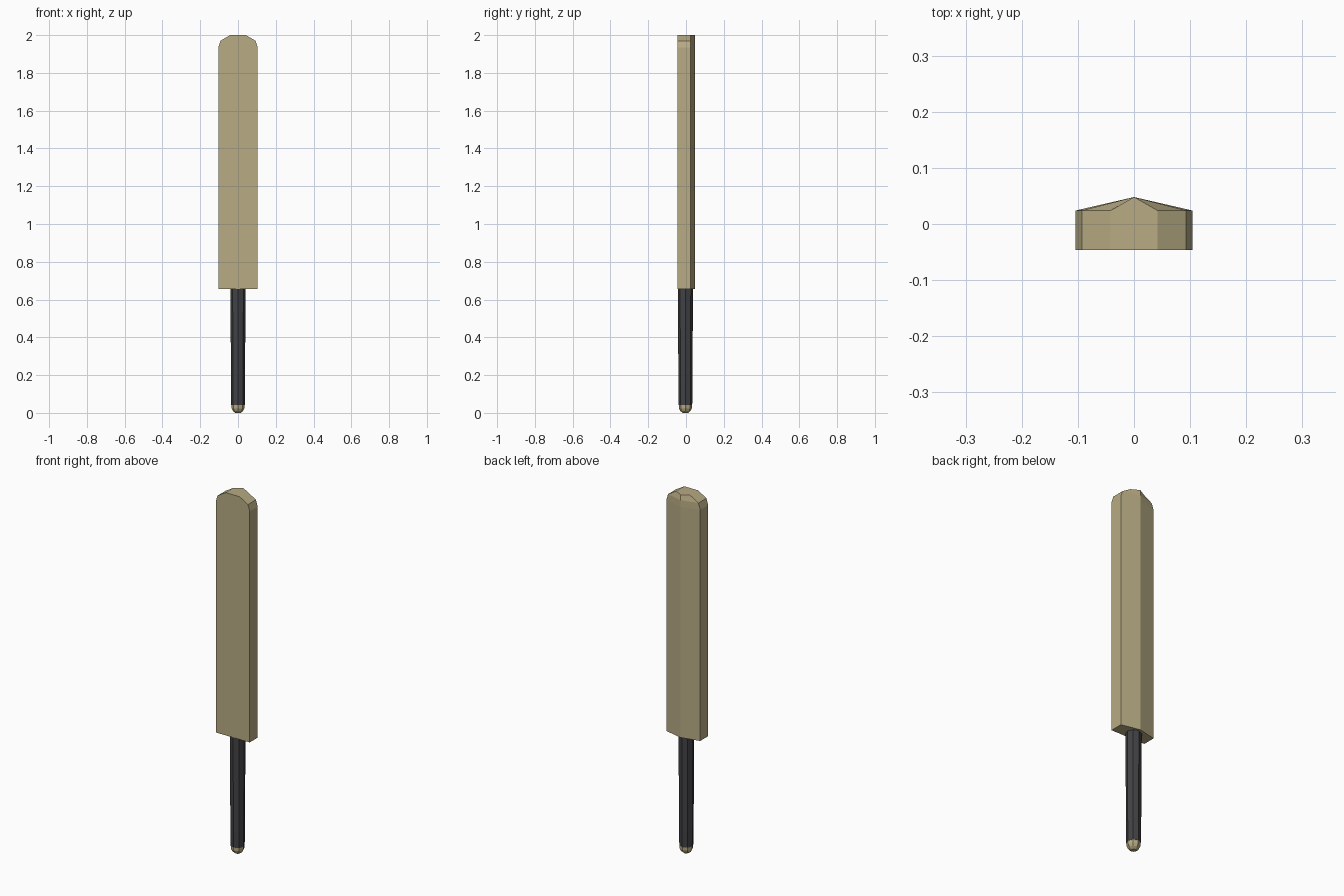
import bpy, bmesh
from math import sin, cos, pi

if "Cube" in bpy.data.objects:
    bpy.data.objects.remove(bpy.data.objects["Cube"])


def material(name, rgb):
    m = bpy.data.materials.new(name)
    m.diffuse_color = (*rgb, 1)
    m.use_nodes = True
    m.node_tree.nodes["Principled BSDF"].inputs["Base Color"].default_value = m.diffuse_color
    return m


def loft(name, rings, mat):
    """Skin a list of equal-length rings and close both ends."""
    bm = bmesh.new()
    loops = [[bm.verts.new(p) for p in ring] for ring in rings]
    n = len(loops[0])
    for a, b in zip(loops, loops[1:]):
        for i in range(n):
            j = (i + 1) % n
            bm.faces.new((a[i], a[j], b[j], b[i]))
    bm.faces.new(loops[0][::-1])
    bm.faces.new(loops[-1])
    bmesh.ops.recalc_face_normals(bm, faces=bm.faces)
    mesh = bpy.data.meshes.new(name)
    bm.to_mesh(mesh)
    bm.free()
    mesh.materials.append(mat)
    ob = bpy.data.objects.new(name, mesh)
    bpy.context.collection.objects.link(ob)
    return ob


def blade_ring(w, z):
    return [(-w, -0.046, z), (w, -0.046, z), (w, 0.024, z),
            (0, 0.048, z), (-w, 0.024, z)]


def round_ring(r, z, sides=8, cy=-0.003):
    return [(r * cos(2 * pi * i / sides), cy + r * sin(2 * pi * i / sides), z)
            for i in range(sides)]


wood = material("wood", (0.48, 0.41, 0.23))
rubber = material("rubber", (0.055, 0.055, 0.06))

# Blade: flat front, ridged back, rounded toe
loft("blade", [blade_ring(w, z) for w, z in
               [(0.104, 0.655), (0.104, 1.935), (0.093, 1.97), (0.042, 2.0)]], wood)

# Tapered dark grip
loft("grip", [round_ring(r, z) for r, z in
              [(0.036, 0.042), (0.037, 0.13), (0.040, 0.656)]], rubber)

# Rounded wooden end of the handle
loft("handle_end", [round_ring(r, z) for r, z in
                    [(0.014, 0.0), (0.027, 0.010), (0.034, 0.024), (0.035, 0.043)]], wood)
